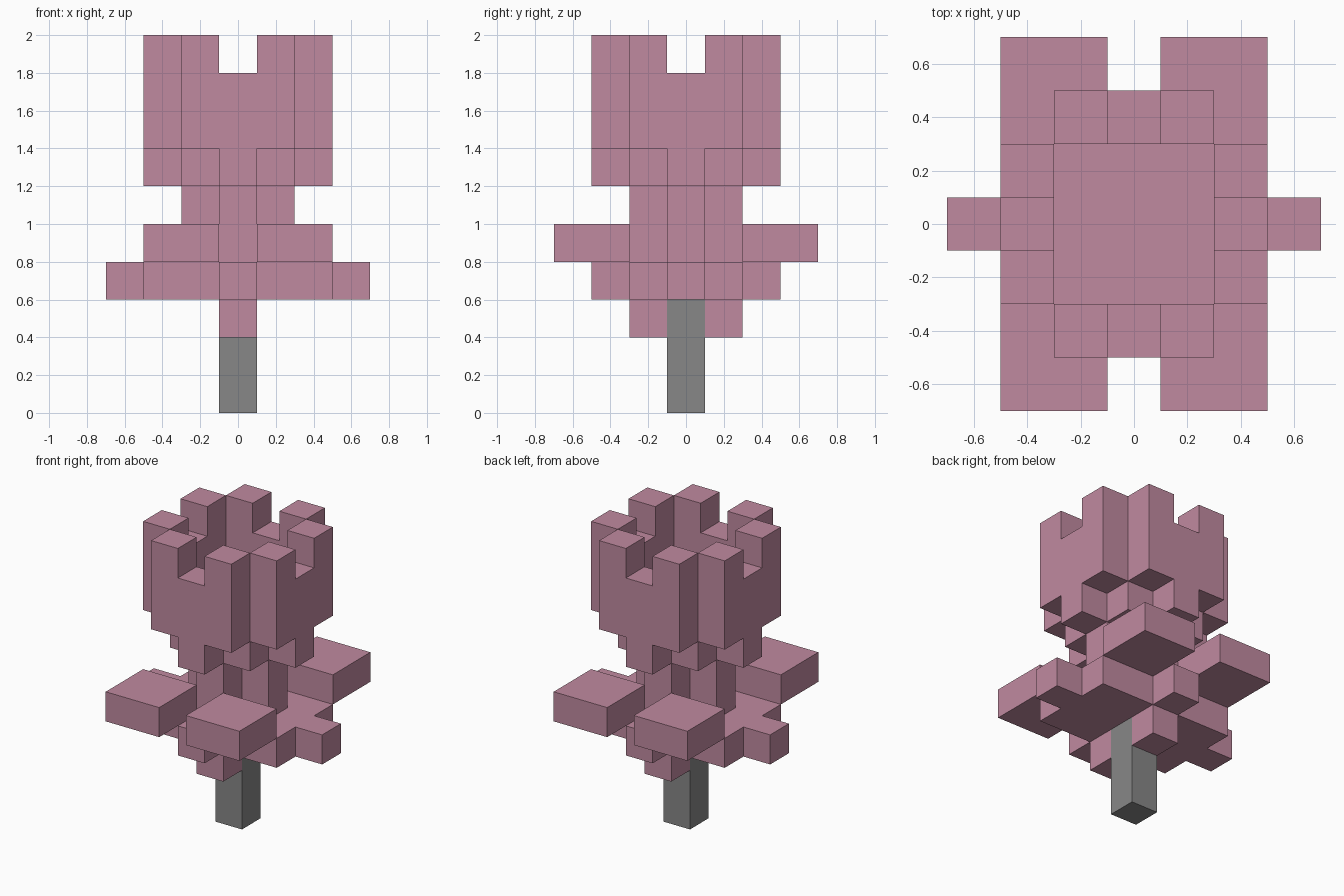
import bpy
import bmesh
from mathutils import Vector

if "Cube" in bpy.data.objects:
    bpy.data.objects.remove(bpy.data.objects["Cube"], do_unlink=True)

UNIT = 0.2  # edge length of one block


def make_material(name, colour):
    mat = bpy.data.materials.new(name)
    mat.use_nodes = True
    mat.diffuse_color = colour
    bsdf = mat.node_tree.nodes["Principled BSDF"]
    bsdf.inputs["Base Color"].default_value = colour
    bsdf.inputs["Roughness"].default_value = 0.9
    return mat


pink = make_material("dusty_pink", (0.53, 0.255, 0.352, 1))
grey = make_material("stem_grey", (0.245, 0.245, 0.245, 1))


def block(xs, ys, zs):
    """All grid cells in inclusive x, y and z ranges."""
    return {(x, y, z)
            for x in range(xs[0], xs[1] + 1)
            for y in range(ys[0], ys[1] + 1)
            for z in range(zs[0], zs[1] + 1)}


def mirrored(cells):
    """Repeat cells across both vertical centre planes."""
    return {(x * i, y * j, z) for x, y, z in cells
            for i in (-1, 1) for j in (-1, 1)}


def cross(reach, zs):
    """Plus-shaped column."""
    return block((-reach, reach), (0, 0), zs) | block((0, 0), (-reach, reach), zs)


# Stem and the two sepals on either side of it
stem = block((0, 0), (0, 0), (0, 2))
sepals = mirrored({(0, 1, 2)})

# Low leaf plate with a tip on each side
leaf_plate = block((-2, 2), (-1, 1), (3, 3)) | mirrored({(3, 0, 3), (0, 2, 3)})

# Four spread petals and the core between them
spread_petals = mirrored(block((1, 2), (2, 3), (4, 4)))
core = cross(1, (4, 5))

# Hollow cup: stepped base, four walls, a notch in the middle of each rim
cup_base = block((-1, 1), (-1, 1), (6, 6)) | cross(2, (6, 6))
walls = mirrored(block((-1, 1), (2, 2), (7, 9)) | block((2, 2), (-1, 1), (7, 9)))
notches = mirrored({(0, 2, 9), (2, 0, 9)})
cup = cup_base | (walls - notches)

parts = [
    ("stem", stem, grey),
    ("sepals", sepals, pink),
    ("leaf_plate", leaf_plate, pink),
    ("spread_petals", spread_petals, pink),
    ("flower_core", core, pink),
    ("flower_cup", cup, pink),
]
occupied = set().union(*(cells for _, cells, _ in parts))


def build(name, cells, mat):
    """Mesh the outer skin of the cells and merge its flat areas."""
    bm = bmesh.new()
    for cell in cells:
        centre = Vector(cell) + Vector((0, 0, 0.5))
        for axis in range(3):
            for sign in (-1, 1):
                normal = Vector((0, 0, 0))
                normal[axis] = sign
                if tuple(int(c + n) for c, n in zip(cell, normal)) in occupied:
                    continue
                u = Vector((0, 0, 0))
                u[(axis + 1) % 3] = 1
                v = normal.cross(u)
                corners = (-u - v, u - v, u + v, v - u)
                bm.faces.new([bm.verts.new((centre + (normal + c) / 2) * UNIT)
                              for c in corners])
    bmesh.ops.remove_doubles(bm, verts=bm.verts, dist=0.001)
    bmesh.ops.dissolve_limit(bm, angle_limit=0.01, verts=bm.verts, edges=bm.edges)
    mesh = bpy.data.meshes.new(name)
    bm.to_mesh(mesh)
    bm.free()
    mesh.materials.append(mat)
    obj = bpy.data.objects.new(name, mesh)
    bpy.context.collection.objects.link(obj)


for part in parts:
    build(*part)
